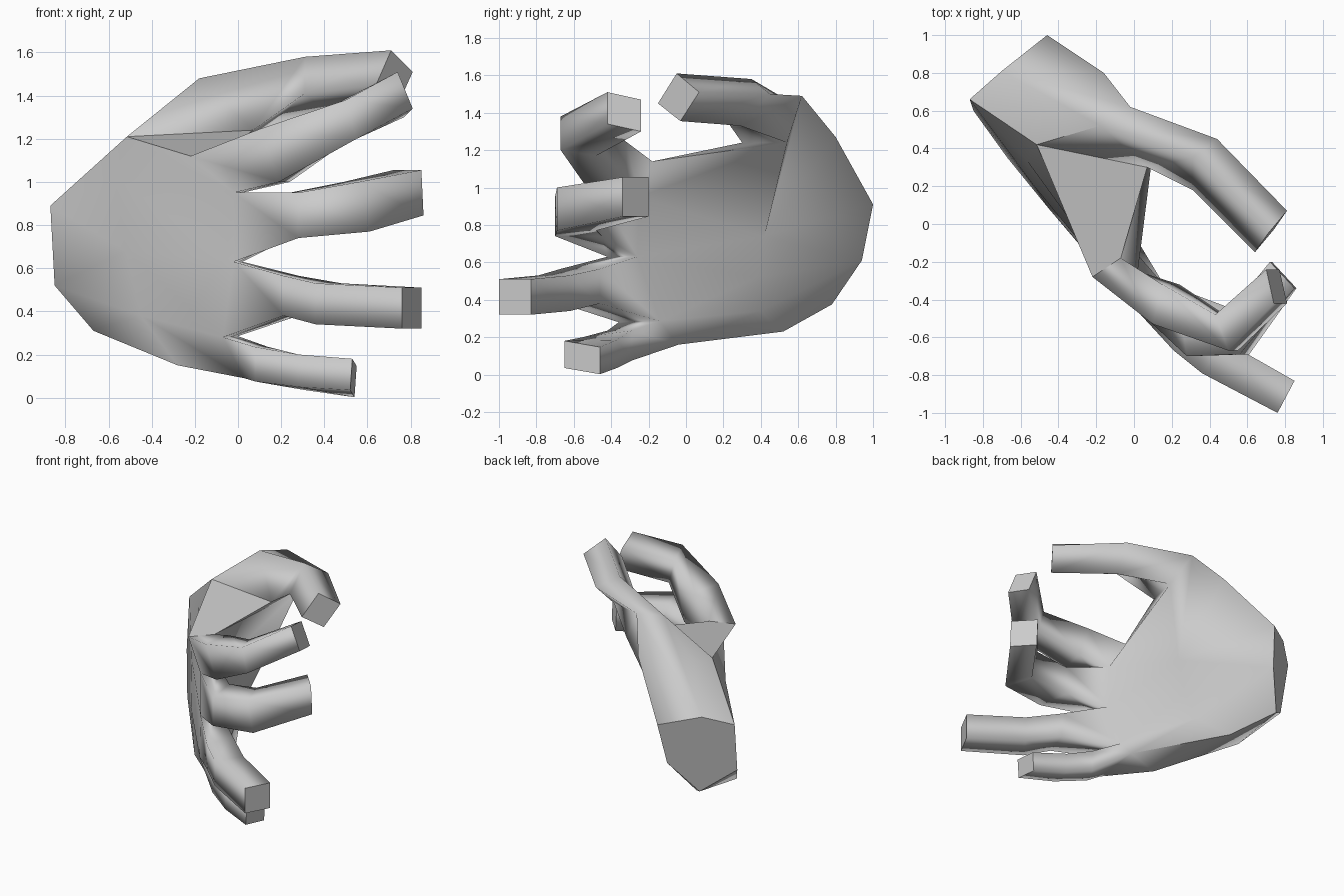
import bpy, bmesh

if "Cube" in bpy.data.objects:
    bpy.data.objects.remove(bpy.data.objects["Cube"])

bm = bmesh.new()
sharp_faces = []


def strip(points):
    return [bm.verts.new(p) for p in points]


def face(*vs, sharp=False):
    f = bm.faces.new(vs)
    f.smooth = True
    if sharp:
        sharp_faces.append(f)
    return f


def grid(a, b):
    # quads between two matching rows
    for i in range(len(a) - 1):
        face(a[i], a[i + 1], b[i + 1], b[i])


def loft(loop, rings):
    # tube of four-sided rings, closed at the tip
    for ring in rings:
        new = strip(ring)
        for i in range(4):
            j = (i + 1) % 4
            face(loop[i], loop[j], new[j], new[i])
        loop = new
    face(*loop, sharp=True)


def section(ox, oy, ix, iy, top, bottom, lean=0, drop=0):
    # finger section: outer and inner side, upper and lower height
    return [(ox, oy, top), (ox + lean, oy, bottom),
            (ix + lean, iy, bottom - drop), (ix, iy, top - drop)]


# wrist end
P, T, Q, R, S, U = wrist = strip([
    (-.87, .66, .89), (-.70, .81, .96), (-.46, 1.0, .91),
    (-.50, .94, .61), (-.66, .78, .375), (-.85, .60, .52)])
face(*wrist, sharp=True)
V, = strip([(-.67, .35, .31)])

# rows across the back of the hand and the palm, index side to little side
m = strip([(-.515, .42, 1.21), (-.57, .34, 1.02), (-.52, .19, .68),
           (-.45, .08, .38), (-.28, -.12, .15)])
k = strip([(-.22, -.28, 1.12), (-.02, -.42, .95), (-.02, -.42, .63),
           (-.07, -.36, .28), (.03, -.34, .09)])
p = strip([(.12, .54, 1.24), (-.06, .42, .74), (-.15, .38, .52),
           (-.24, .40, .34), (-.45, .52, .23)])
q = strip([(-.07, -.18, 1.14), (.02, -.25, .95), (.02, -.26, .63),
           (.00, -.14, .285), (-.01, -.04, .16)])
grid(m, k)
grid(p, q)

# thumb root
A, B, D, N, X = strip([(-.18, .52, 1.48), (-.02, .62, 1.49), (.07, .30, 1.24),
                       (-.16, .80, 1.27), (-.49, .60, 1.22)])

# back of the hand
face(P, m[0], m[1])
face(P, m[1], m[2], U)
face(U, m[2], m[3])
face(U, m[3], V)
face(V, m[3], m[4])
# palm
face(B, p[0], p[1])
face(N, B, p[1])
face(Q, N, p[1])
face(Q, p[1], R)
face(R, p[1], p[2])
face(R, p[2], p[3])
face(R, p[3], p[4], S)
# little-finger edge
face(U, V, S)
face(V, m[4], p[4], S)
face(m[4], k[4], q[4], p[4])
# thumb-side edge
face(P, X, m[0])
face(P, T, X)
face(T, A, X)
face(T, N, B, A)
face(T, Q, N)
face(X, A, m[0])
face(A, D, m[0])
face(m[0], D, q[0], k[0], sharp=True)
face(D, p[0], q[0])

# thumb
loft([A, B, p[0], D], [
    [(.31, .35, 1.58), (.44, .45, 1.50), (.40, .29, 1.33), (.31, .18, 1.41)],
    [(.71, -.05, 1.61), (.81, .07, 1.51), (.74, -.03, 1.355), (.64, -.15, 1.45)]])

# index, middle, ring and little fingers
fingers = [
    [section(.10, -.53, .15, -.32, 1.245, 1.0, .09),
     section(.50, -.67, .43, -.48, 1.38, 1.20, .05, .03),
     section(.74, -.42, .70, -.24, 1.51, 1.34, .07, .04)],
    [section(.28, -.70, .24, -.45, .95, .74),
     section(.56, -.69, .49, -.48, 1.0, .77, .05),
     section(.85, -.34, .72, -.20, 1.055, .845, .01)],
    [section(.21, -.67, .28, -.46, .565, .38),
     section(.36, -.79, .48, -.62, .53, .34),
     section(.76, -1.0, .85, -.83, .51, .32)],
    [section(.08, -.42, .14, -.29, .235, .075),
     section(.28, -.55, .31, -.37, .20, .05, 0, .015),
     section(.53, -.65, .55, -.46, .18, .035, -.01, .033)]]
for i, rings in enumerate(fingers):
    loft([k[i], k[i + 1], q[i + 1], q[i]], rings)

# crisp edges at the finger tips, wrist cut, thumb web and little-finger edge
for f in sharp_faces:
    for e in f.edges:
        e.smooth = False
for a, b in [(B, p[1]), (P, m[0]), (q[0], p[0]), (A, m[0]), (V, m[4]),
             (m[4], k[4]), (S, p[4]), (p[4], q[4])]:
    e = bm.edges.get((a, b))
    if e:
        e.smooth = False

bmesh.ops.recalc_face_normals(bm, faces=bm.faces)
mesh = bpy.data.meshes.new("hand")
bm.to_mesh(mesh)
bm.free()
hand = bpy.data.objects.new("hand", mesh)
bpy.context.collection.objects.link(hand)
